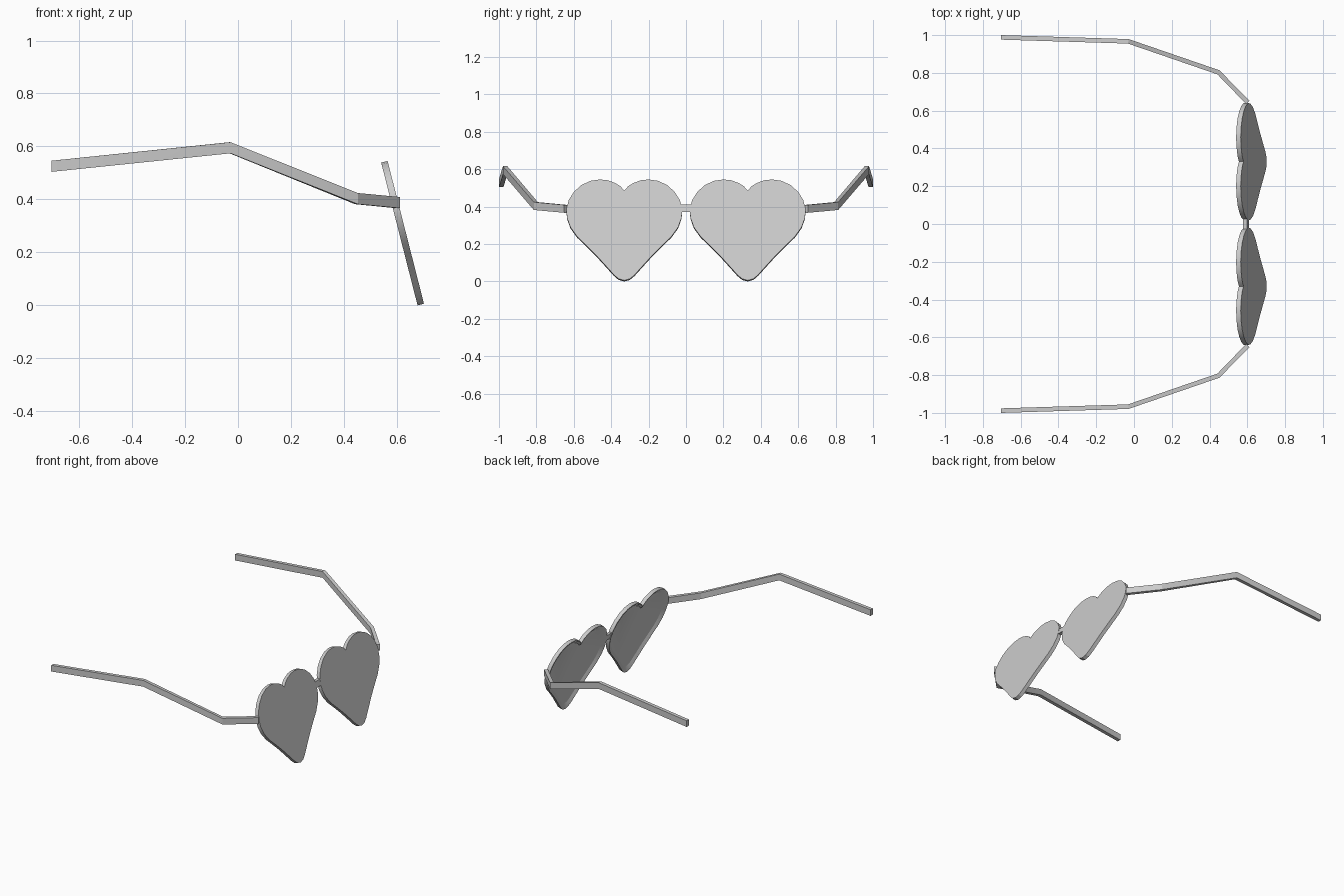
import bpy, bmesh, math
from mathutils import Vector

cube = bpy.data.objects.get("Cube")
if cube:
    bpy.data.objects.remove(cube, do_unlink=True)

# One plain grey for the whole model
grey = bpy.data.materials.new("grey")
grey.use_nodes = True
grey.diffuse_color = (0.6, 0.6, 0.6, 1)
grey.node_tree.nodes["Principled BSDF"].inputs["Base Color"].default_value = (0.6, 0.6, 0.6, 1)


def finish(bm, name):
    bmesh.ops.recalc_face_normals(bm, faces=bm.faces[:])
    mesh = bpy.data.meshes.new(name)
    bm.to_mesh(mesh)
    bm.free()
    mesh.materials.append(grey)
    obj = bpy.data.objects.new(name, mesh)
    bpy.context.collection.objects.link(obj)
    bpy.ops.object.select_all(action="DESELECT")
    obj.select_set(True)
    bpy.context.view_layer.objects.active = obj
    bpy.ops.object.shade_smooth_by_angle(angle=math.radians(25))
    return obj


def loft(rings, name):
    """Skin closed rings of equal length and cap both ends."""
    bm = bmesh.new()
    loops = [[bm.verts.new(p) for p in ring] for ring in rings]
    n = len(loops[0])
    for a, b in zip(loops, loops[1:]):
        for i in range(n):
            j = (i + 1) % n
            bm.faces.new((a[i], a[j], b[j], b[i]))
    bm.faces.new(loops[0])
    bm.faces.new(loops[-1])
    return finish(bm, name)


# Half of the heart outline, from notch to tip: (sideways, height)
HALF = [(0, .486), (.022, .51), (.05, .527), (.09, .541), (.13, .545), (.18, .538),
        (.23, .515), (.27, .478), (.297, .435), (.31, .385), (.306, .34),
        (.288, .29), (.252, .24), (.205, .195), (.15, .14), (.1, .085),
        (.055, .035), (.03, .014), (0, .006)]
HEART = HALF + [(-y, z) for y, z in HALF[-2:0:-1]]
LENS_Y = 0.33
SLOPE = -0.255
NORMAL = Vector((1, 0, -SLOPE)).normalized()


def heart_ring(side, scale, depth):
    ring = []
    for y, z in HEART:
        z = 0.3 + (z - 0.3) * scale
        p = Vector((0.704 + SLOPE * z, side * LENS_Y + y * scale, z))
        ring.append(p - NORMAL * depth)
    return ring


# Temple arm centre line, from the lens to the ear end
ARM = [(.603, .643, .388), (.447, .803, .403), (-.03, .967, .595), (-.705, .988, .525)]


def arm_ring(i, side):
    p = Vector(ARM[i])
    before, after = Vector(ARM[max(i - 1, 0)]), Vector(ARM[min(i + 1, len(ARM) - 1)])
    along = after - before
    out = Vector((-along.y, along.x, 0)).normalized() * 0.012
    up = Vector((0, 0, 0.021))
    ring = [p + out + up, p - out + up, p - out - up, p + out - up]
    return [Vector((v.x, v.y * side, v.z)) for v in ring]


for side, label in ((1, "back"), (-1, "front")):
    # Heart lens with a shallow dish on the wearer's side
    loft([heart_ring(side, 1, 0), heart_ring(side, 1, .025), heart_ring(side, .97, .025),
          heart_ring(side, .88, .012)], label + "_heart_lens")
    # Bent temple arm
    loft([arm_ring(i, side) for i in range(len(ARM))], label + "_temple_arm")

# Nose bridge between the lenses
loft([[Vector((0.604 + dx + SLOPE * (z - 0.39), y, z))
       for dx, z in ((-.022, .41), (0, .41), (0, .37), (-.022, .37))]
      for y in (-.03, .03)], "nose_bridge")
